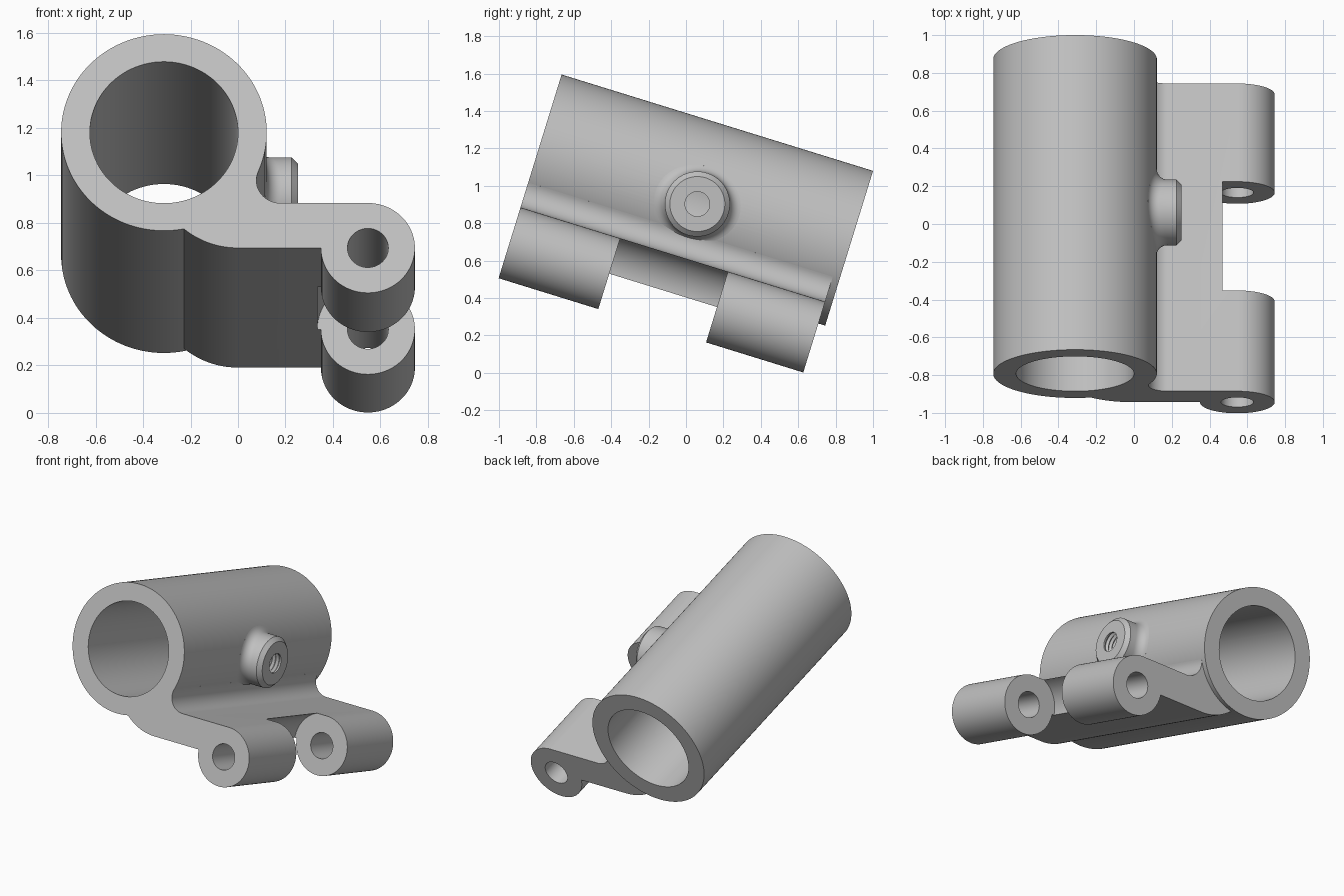
import bpy, bmesh, math
from mathutils import Vector, Matrix

if "Cube" in bpy.data.objects:
    bpy.data.objects.remove(bpy.data.objects["Cube"])

# Layout is in the tilted frame: x across, y along the tube axis, z upward from the axis
TILT = math.atan2(0.515, 1.665)
PLACE = Matrix.Translation((0, -0.793, 1.181)) @ Matrix.Rotation(-TILT, 4, 'X')
CX, R_OUT, R_IN, LENGTH = -0.312, 0.433, 0.312, 1.743
PIN_X, PIN_Z, R_LUG = 0.547, -0.509, 0.198
FLANGE_LEN = 1.705
BOSS_Y, BOSS_Z, R_BOSS, BOSS_FILLET, BOSS_TIP = 0.898, -0.014, 0.174, 0.06, 0.252

grey = bpy.data.materials.new("cast_grey")
grey.diffuse_color = (0.53, 0.53, 0.53, 1)
grey.use_nodes = True
grey.node_tree.nodes["Principled BSDF"].inputs["Base Color"].default_value = grey.diffuse_color


def make_object(name, bm):
    bmesh.ops.recalc_face_normals(bm, faces=bm.faces[:])
    me = bpy.data.meshes.new(name)
    bm.to_mesh(me)
    bm.free()
    me.materials.append(grey)
    ob = bpy.data.objects.new(name, me)
    bpy.context.collection.objects.link(ob)
    return ob


def loft(name, rings):
    """Closed solid skinned through rings of equal point count."""
    bm = bmesh.new()
    vs = [[bm.verts.new(p) for p in ring] for ring in rings]
    n = len(vs[0])
    for a, b in zip(vs, vs[1:]):
        for i in range(n):
            j = (i + 1) % n
            bm.faces.new((a[i], a[j], b[j], b[i]))
    bm.faces.new(vs[0])
    bm.faces.new(vs[-1][::-1])
    return make_object(name, bm)


def arc(cx, cz, r, a0, a1, n):
    return [(cx + r * math.cos(math.radians(a0 + (a1 - a0) * i / n)),
             cz + r * math.sin(math.radians(a0 + (a1 - a0) * i / n))) for i in range(n + 1)]


def extrude(name, outline, y0, y1):
    return loft(name, [[(x, y, z) for x, z in outline] for y in (y0, y1)])


def rod(name, cx, cz, r, y0, y1, n=96):
    return extrude(name, arc(cx, cz, r, 0, 360, n)[:-1], y0, y1)


def boolean(target, tool, op):
    m = target.modifiers.new(op.lower(), 'BOOLEAN')
    m.operation, m.solver, m.object = op, 'EXACT', tool
    bpy.context.view_layer.objects.active = target
    bpy.ops.object.modifier_apply(modifier=m.name)
    bpy.data.objects.remove(tool)


# Flange outline: lug round, blend up to the tube, embedded root, curved underside
r_blend = 0.1
blend_z = PIN_Z + R_LUG + r_blend
blend_x = CX + math.sqrt((R_OUT + r_blend) ** 2 - blend_z ** 2)
touch = math.degrees(math.atan2(-blend_z, CX - blend_x))
outline = arc(PIN_X, PIN_Z, R_LUG, -180, 90, 60)
outline += arc(blend_x, blend_z, r_blend, 270, touch, 20)
outline += arc(CX, 0, 0.38, -25, -75, 12)
outline += arc(0, PIN_Z + 0.35, 0.35, 228, 270, 16)

body = rod("tube_body", CX, 0, R_OUT, 0, LENGTH, 128)
boolean(body, extrude("flange", outline, 0, FLANGE_LEN), 'UNION')

# Bore, pin hole and the rounded gap between the lugs
boolean(body, rod("bore_cut", CX, 0, R_IN, -0.1, LENGTH + 0.1), 'DIFFERENCE')
boolean(body, rod("pin_cut", PIN_X, PIN_Z, 0.086, -0.1, LENGTH + 0.1, 64), 'DIFFERENCE')
boolean(body, rod("gap_cut", PIN_X, PIN_Z, 0.213, 0.558, 1.161), 'DIFFERENCE')

# Side boss with a rolling blend onto the tube and a chamfered tip
N, STEPS = 64, 8
angles = [2 * math.pi * i / N for i in range(N)]


def ring(x, r):
    return [(x, BOSS_Y + r * math.cos(a), BOSS_Z + r * math.sin(a)) for a in angles]


def blend_ring(t):
    pts = []
    for a in angles:
        rho = R_BOSS + BOSS_FILLET
        z = BOSS_Z + rho * math.sin(a)
        c = Vector((CX + math.sqrt((R_OUT + BOSS_FILLET) ** 2 - z * z), BOSS_Y + rho * math.cos(a), z))
        to_tube = Vector((CX - c.x, 0, -c.z)).normalized()
        to_boss = Vector((0, -math.cos(a), -math.sin(a)))
        pts.append(c + to_tube.slerp(to_boss, t) * BOSS_FILLET)
    return pts


boss = loft("side_boss", [ring(CX + 0.335, R_BOSS + BOSS_FILLET - 0.01)]
            + [blend_ring(i / STEPS) for i in range(STEPS + 1)]
            + [ring(BOSS_TIP - 0.027, R_BOSS), ring(BOSS_TIP, R_BOSS - 0.027)])

# Threaded hole through boss and tube wall
for part in (body, boss):
    rings = [ring(BOSS_TIP + 0.05, 0.066)]
    x = BOSS_TIP - 0.012
    while x > CX + R_IN - 0.02:
        rings += [ring(x, 0.066), ring(x - 0.014, 0.08)]
        x -= 0.028
    rings.append(ring(x - 0.03, 0.066))
    boolean(part, loft("thread_cut", rings), 'DIFFERENCE')

# Crisp edges, then tilt into place
for part in (body, boss):
    part.data.transform(PLACE)
    bpy.ops.object.select_all(action='DESELECT')
    part.select_set(True)
    bpy.context.view_layer.objects.active = part
    bpy.ops.object.shade_smooth_by_angle(angle=math.radians(25))
